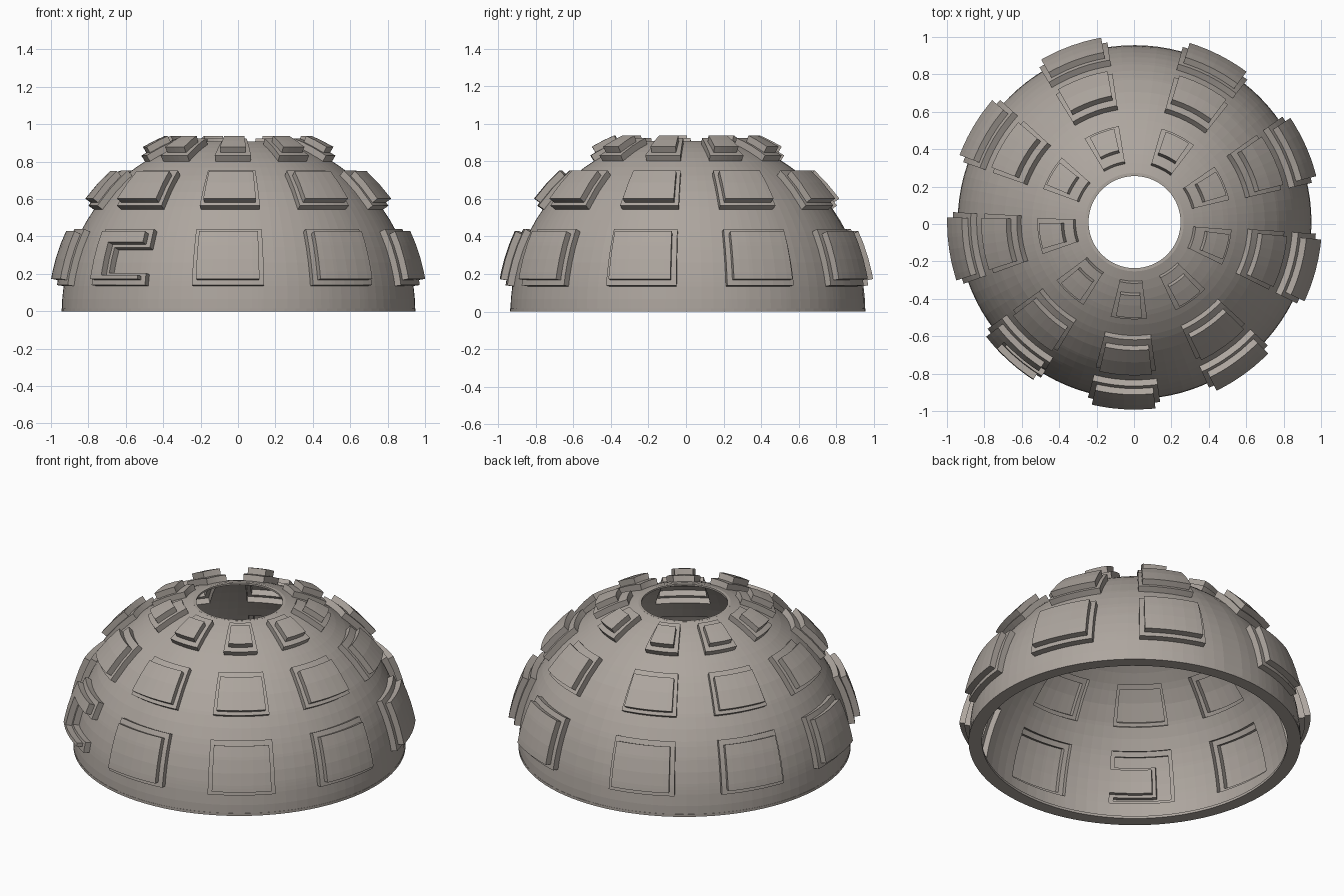
import bpy, bmesh
from math import sin, cos, radians, pi
from mathutils import Vector

if "Cube" in bpy.data.objects:
    bpy.data.objects.remove(bpy.data.objects["Cube"])

N = 9                      # coffers per ring
CENTRE = -93.4             # direction of the front coffer column, degrees
STEP = 39.13               # spacing of the columns (leaves a wider rib at the back)
HALF = STEP / 2
RADII = [0.945, 0.981, 1.017]   # shell radius of each step
TOP = 73.9                 # elevation of the oculus rim
SHIFT = Vector((0.003, 0.010, 0))

# each ring: nested steps as (bottom elevation, top elevation, half width)
ROWS = [
    [(8.2, 26.7, 11.5), (9.8, 24.9, 9.8)],
    [(35.1, 50.1, 11.6), (36.3, 47.6, 9.9)],
    [(58.0, 70.5, 10.8), (59.8, 67.3, 7.8)],
]
# broken coffer in the lowest ring: stepped notch opening to its right side
BROKEN = N // 2 - 1
NOTCH = [(12.0, 20.3, -3.6), (11.0, 21.3, -4.8)]


def level(el, off, col):
    n = max(sum(a < el < b and abs(off) < w for a, b, w in row) for row in ROWS)
    if col == BROKEN:
        for cap, (a, b, left) in enumerate(NOTCH):
            if a < el < b and off > left:
                n = min(n, cap)
    return n


# grid lines follow the step edges
els = {0, 4, TOP, 16, 31, 42.5, 54.5, 64}
offs = {-HALF, -15.6, 0, 3.9, 15.6}
for row in ROWS:
    for a, b, w in row:
        els |= {a, b}
        offs |= {-w, w}
for a, b, left in NOTCH:
    els |= {a, b}
    offs.add(left)
els, offs = sorted(els), sorted(offs)
phis = [(c, o) for c in range(N) for o in offs] + [(N - 1, HALF)]
M, E = len(phis), len(els) - 1


def direction(i, j):
    c, o = phis[i % M]
    p, e = radians(CENTRE + STEP * (c - N // 2) + o), radians(els[j])
    return Vector((cos(e) * cos(p), cos(e) * sin(p), sin(e)))


def mid_level(i, j):
    c, o = phis[i % M]
    nxt = phis[(i + 1) % M][1]
    if nxt < o:
        nxt = HALF + 0.1
    return level((els[j] + els[j + 1]) / 2, (o + nxt) / 2, c)


def quad(bm, pts, want):
    n = (pts[2] - pts[0]).cross(pts[3] - pts[1])
    if n.dot(want) < 0:
        pts = pts[::-1]
    bm.faces.new([bm.verts.new(p + SHIFT) for p in pts])


def wall(bm, a, b, la, lb, want):
    quad(bm, [a * RADII[la], b * RADII[la], b * RADII[lb], a * RADII[lb]], want)


stone = bpy.data.materials.new("warm grey stone")
stone.diffuse_color = (0.42, 0.38, 0.345, 1)
stone.use_nodes = True
stone.node_tree.nodes["Principled BSDF"].inputs["Base Color"].default_value = stone.diffuse_color


def finish(bm, name):
    bmesh.ops.remove_doubles(bm, verts=bm.verts, dist=1e-5)
    mesh = bpy.data.meshes.new(name)
    bm.to_mesh(mesh)
    bm.free()
    mesh.materials.append(stone)
    bpy.context.collection.objects.link(bpy.data.objects.new(name, mesh))


# thin stepped shell
bm = bmesh.new()
lv = [[mid_level(i, j) for j in range(E)] for i in range(M)]
for i in range(M):
    k = (i + 1) % M
    for j in range(E):
        d = [direction(i, j), direction(k, j), direction(k, j + 1), direction(i, j + 1)]
        L = lv[i][j]
        quad(bm, [v * RADII[L] for v in d], d[0] + d[2])
        # step walls to the next column and the next band
        R = lv[k][j]
        if R != L:
            wall(bm, d[1], d[2], L, R, (d[1] - d[0]) * (L - R))
        if j + 1 < E and lv[i][j + 1] != L:
            U = lv[i][j + 1]
            wall(bm, d[3], d[2], L, U, (d[3] - d[0]) * (L - U))
finish(bm, "coffered_dome")


def ring(name, r_in, r_out, z0, z1, sides=96):
    bm = bmesh.new()
    profile = [(r_in, z0), (r_out, z0), (r_out, z1), (r_in, z1)]
    for s in range(sides):
        a, b = (2 * pi * (s + t) / sides for t in (0, 1))
        for q in range(4):
            (r0, h0), (r1, h1) = profile[q], profile[(q + 1) % 4]
            pts = [Vector((r * cos(t), r * sin(t), h))
                   for r, h, t in ((r0, h0, a), (r0, h0, b), (r1, h1, b), (r1, h1, a))]
            m = (a + b) / 2
            want = Vector(((h1 - h0) * cos(m), (h1 - h0) * sin(m), r0 - r1))
            quad(bm, pts, want)
    finish(bm, name)


# flat rings at the springing line and around the oculus
ring("base_ring", 0.870, 0.946, 0.0, 0.016)
ring("oculus_ring", 0.246, 0.263, 0.897, 0.908)
